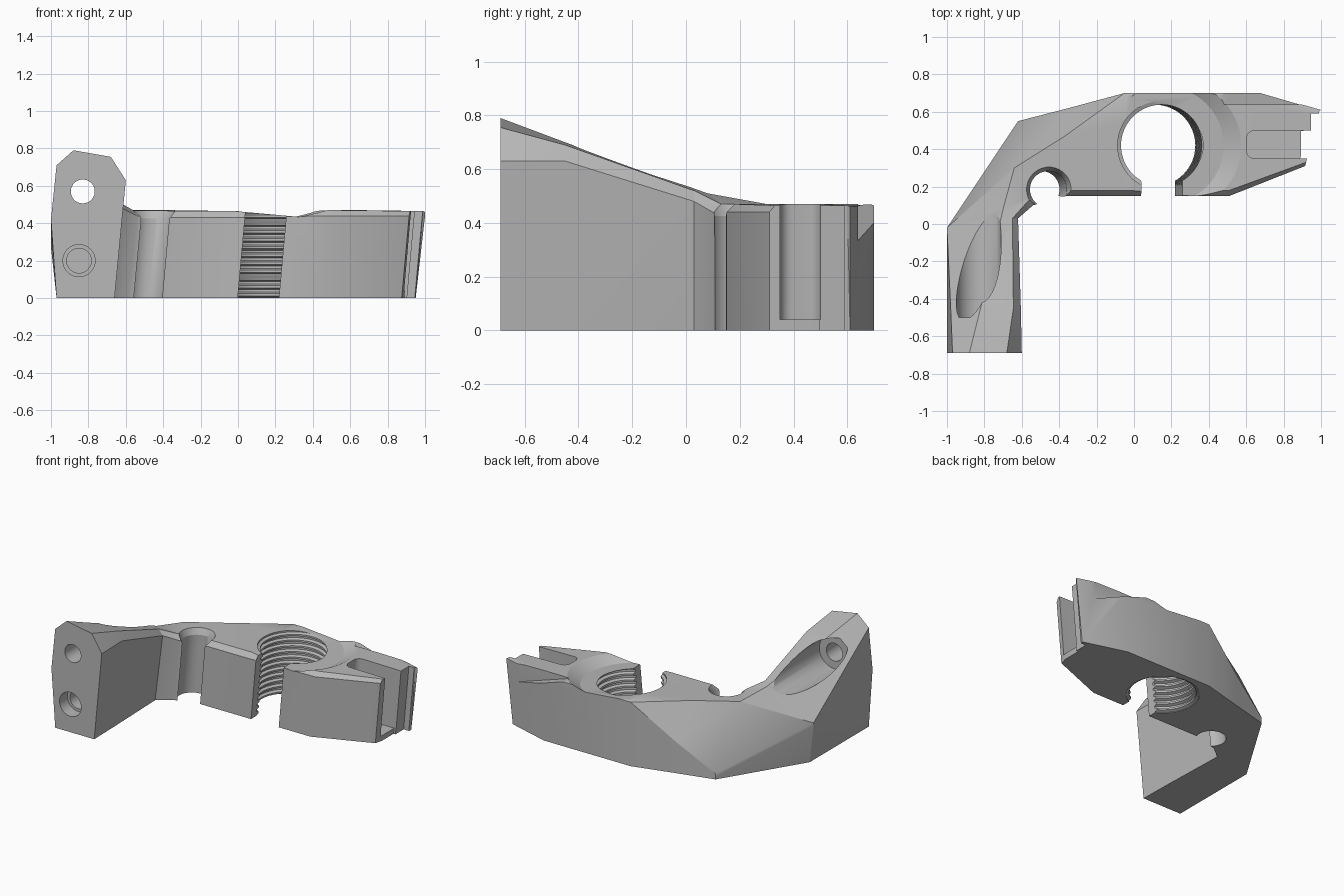
import bpy
import bmesh
from math import pi
from mathutils import Matrix, Vector

if "Cube" in bpy.data.objects:
    bpy.data.objects.remove(bpy.data.objects["Cube"])

TILT, TOP = 0.09, 0.46

grey = bpy.data.materials.new("plain grey")
grey.use_nodes = True
grey.diffuse_color = (0.48, 0.48, 0.48, 1)
grey.node_tree.nodes["Principled BSDF"].inputs["Base Color"].default_value = grey.diffuse_color


def finish(name, bm):
    bmesh.ops.recalc_face_normals(bm, faces=bm.faces)
    mesh = bpy.data.meshes.new(name)
    bm.to_mesh(mesh)
    bm.free()
    obj = bpy.data.objects.new(name, mesh)
    bpy.context.collection.objects.link(obj)
    return obj


def lean(bm):
    """Tilt a cutter sideways like the bore axis."""
    for v in bm.verts:
        v.co.x += TILT * (v.co.z - TOP)


def loft(name, sections):
    bm = bmesh.new()
    rings = [[bm.verts.new(p) for p in s] for s in sections]
    n = len(rings[0])
    for a, b in zip(rings, rings[1:]):
        for i in range(n):
            j = (i + 1) % n
            bm.faces.new((a[i], a[j], b[j], b[i]))
    bm.faces.new(rings[0])
    bm.faces.new(rings[-1])
    bmesh.ops.triangulate(bm, faces=bm.faces)
    return finish(name, bm)


def box(name, low, high, round_edges=0, tilted=True):
    bm = bmesh.new()
    low, high = Vector(low), Vector(high)
    size = high - low
    bmesh.ops.create_cube(bm, size=1, matrix=Matrix.Translation((low + high) / 2)
                          @ Matrix.Diagonal((*size, 1)))
    if round_edges:
        upright = [e for e in bm.edges
                   if abs(e.verts[0].co.z - e.verts[1].co.z) > size.z / 2]
        bmesh.ops.bevel(bm, geom=upright, offset=round_edges, segments=6,
                        profile=0.5, affect='EDGES')
    if tilted:
        lean(bm)
    return finish(name, bm)


def turned(name, center, profile, sides=64):
    """Stack of rings (radius, z) about an upright, leaning axis."""
    bm = bmesh.new()
    rings = []
    for r, z in profile:
        ring = bmesh.ops.create_circle(bm, segments=sides, radius=r,
                                       matrix=Matrix.Translation((*center, z)))
        rings.append(ring["verts"])
    for a, b in zip(rings, rings[1:]):
        for i in range(sides):
            j = (i + 1) % sides
            bm.faces.new((a[i], a[j], b[j], b[i]))
    bm.faces.new(rings[0])
    bm.faces.new(rings[-1])
    lean(bm)
    return finish(name, bm)


def drill(name, x, z, radius, start, end):
    """Cylinder running front to back."""
    bm = bmesh.new()
    bmesh.ops.create_cone(bm, cap_ends=True, segments=48, radius1=radius, radius2=radius,
                          depth=end - start,
                          matrix=Matrix.Translation((x, (start + end) / 2, z))
                          @ Matrix.Rotation(pi / 2, 4, 'X'))
    return finish(name, bm)


# Cross sections: outer wall, outer shoulder, two top ridges, inner wall
stations = [
    [(-1, -.69, .42), (-.97, -.69, .71), (-.88, -.69, .79), (-.68, -.69, .755), (-.6, -.69, .63)],
    [(-1, -.45, .37), (-.98, -.45, .56), (-.82, -.45, .7), (-.645, -.45, .69), (-.605, -.45, .63)],
    [(-1, -.02, .27), (-1, -.02, .29), (-.7, .08, .51), (-.65, .03, .52), (-.62, .03, .48)],
    [(-.62, .55, .02), (-.62, .55, .04), (-.64, .3, .47), (-.56, .13, .47), (-.54, .1, .44)],
    [(-.36, .617, .2), (-.36, .617, .22), (-.37, .47, .47), (-.36, .18, .465), (-.36, .15, .43)],
    [(-.05, .7, .44), (-.05, .7, .46), (-.04, .69, .465), (-.05, .18, .465), (-.05, .15, .43)],
    [(.68, .7, .45), (.68, .7, .465), (.67, .69, .47), (.51, .18, .47), (.51, .15, .44)],
    [(1, .61, .44), (1, .61, .46), (.99, .6, .465), (.92, .33, .465), (.915, .31, .44)],
]
outer_foot = [.03, .03, .03, 0, 0, 0, -.04, -.05]
inner_foot = [-.06, -.06, -.06, -.05, -.04, -.04, -.04, -.04]
sections = []
for s, out, inn in zip(stations, outer_foot, inner_foot):
    first, last = s[0], s[-1]
    sections.append([(first[0] + out, first[1], 0), *s, (last[0] + inn, last[1], 0)])
body = loft("bracket_body", sections)
body.data.materials.append(grey)

# Ribbed bore profile
ribs, pitch = 13, 0.042
thread = []
for i in range(ribs):
    z = -0.03 + i * pitch
    thread += [(.218, z), (.218, z + pitch * .3), (.238, z + pitch * .5), (.238, z + pitch * .8)]
bore = (.15, .42)

# Wedge relief on the back edge
wedge_side = [(.45, .475), (1.05, .28), (1.05, .6), (.45, .6)]

cutters = [
    turned("dish_cutter", (.165, .42), [(.315, .45), (.47, .55)]),
    turned("bore_cutter", bore, thread),
    box("gap_cutter", (.04, 0, -.1), (.26, .4, .6)),
    turned("notch_cutter", (-.455, .185), [(.098, -.1), (.098, .425), (.125, .48), (.125, .6)]),
    box("slot_cutter", (.6, .35, .04), (1.2, .5, .7), .045),
    box("slot_mouth_cutter", (.93, .353, -.1), (1.2, .497, .7)),
    box("tip_step_cutter", (.945, .2, -.1), (1.2, .59, .7)),
    loft("wedge_cutter", [[(x, y, z) for x, z in wedge_side] for y in (.64, .85)]),
    drill("channel_cutter", -.83, .57, .12, -.5, .4),
    drill("upper_hole_cutter", -.83, .57, .064, -.8, -.4),
    drill("lower_recess_cutter", -.85, .2, .086, -.8, -.6),
    drill("lower_hole_cutter", -.85, .2, .066, -.7, -.35),
]

# The dish only lowers the side facing the slot
for v in cutters[0].data.vertices:
    v.co.z -= TILT * (v.co.x - bore[0])

bpy.context.view_layer.objects.active = body
body.select_set(True)
for cutter in cutters:
    cutter.hide_render = True
    mod = body.modifiers.new(cutter.name, 'BOOLEAN')
    mod.operation = 'DIFFERENCE'
    mod.solver = 'EXACT'
    mod.object = cutter
    bpy.ops.object.modifier_apply(modifier=mod.name)
    bpy.data.objects.remove(cutter)

bpy.ops.object.shade_smooth_by_angle(angle=0.45)
